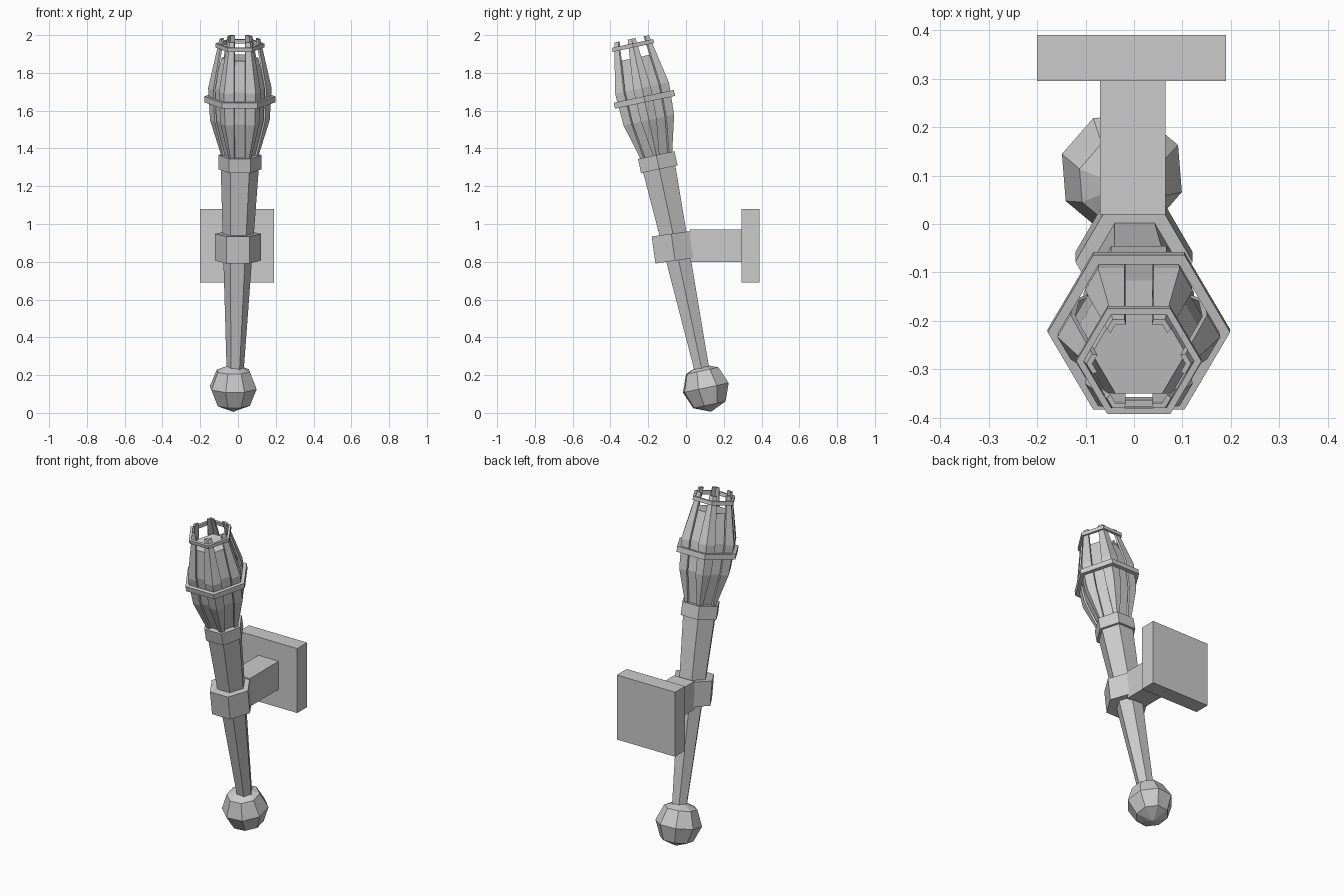
import bpy, bmesh
from math import cos, sin, pi, radians
from mathutils import Matrix, Vector

cube = bpy.data.objects.get("Cube")
if cube:
    bpy.data.objects.remove(cube, do_unlink=True)

grey = bpy.data.materials.new("plain_grey")
grey.use_nodes = True
colour = (0.6, 0.6, 0.6, 1)
grey.diffuse_color = colour
grey.node_tree.nodes["Principled BSDF"].inputs["Base Color"].default_value = colour

# Leaning torch axis
TILT = radians(12)
PIVOT = Vector((0.01, -0.15, 1.33))
LEAN = Matrix.Translation(PIVOT) @ Matrix.Rotation(TILT, 4, 'X')


def along(z):
    """Distance along the leaning axis for a given height."""
    return (z - PIVOT.z) / cos(TILT)


def finish(name, bm, matrix=LEAN):
    bmesh.ops.recalc_face_normals(bm, faces=bm.faces)
    bm.transform(matrix)
    mesh = bpy.data.meshes.new(name)
    bm.to_mesh(mesh)
    bm.free()
    mesh.materials.append(grey)
    obj = bpy.data.objects.new(name, mesh)
    bpy.context.collection.objects.link(obj)
    return obj


def loft(name, sections, matrix=LEAN, closed=False):
    """Skin a series of equal cross-sections, capped or joined into a loop."""
    bm = bmesh.new()
    rows = [[bm.verts.new(p) for p in s] for s in sections]
    n = len(rows[0])
    pairs = list(zip(rows, rows[1:]))
    if closed:
        pairs.append((rows[-1], rows[0]))
    else:
        bm.faces.new(rows[0])
        bm.faces.new(rows[-1])
    for a, b in pairs:
        for i in range(n):
            j = (i + 1) % n
            bm.faces.new((a[i], a[j], b[j], b[i]))
    return finish(name, bm, matrix)


def corner(i, r, t, dx=0):
    return Vector((r * cos(i * pi / 3) + dx, r * sin(i * pi / 3), t))


def hexagon(r, t, dx=0):
    return [corner(i, r, t, dx) for i in range(6)]


def hex_ring(name, z, height, outer, inner):
    lo, hi = along(z) - height / 2, along(z) + height / 2
    loft(name, [hexagon(outer, lo), hexagon(outer, hi),
                hexagon(inner, hi), hexagon(inner, lo)], closed=True)


def box(name, lo, hi):
    bm = bmesh.new()
    bmesh.ops.create_cube(bm, size=1)
    lo, hi = Vector(lo), Vector(hi)
    finish(name, bm, Matrix.Translation((lo + hi) / 2) @ Matrix.Diagonal((*(hi - lo), 1)))


# Wall plate and arm
box("wall_plate", (-0.2, 0.295, 0.69), (0.19, 0.39, 1.08))
box("bracket_arm", (-0.07, 0.02, 0.8), (0.065, 0.3, 0.97))

# Bracket collar around the handle
grip = Matrix.Translation((0, -0.068, 0.877)) @ Matrix.Rotation(radians(8), 4, 'X')
loft("bracket_collar", [hexagon(0.121, -0.072), hexagon(0.121, 0.072)], grip)

# Tapered handle and upper collar
loft("handle", [hexagon(0.045, along(0.22), -0.025), hexagon(0.102, along(1.32))])
loft("upper_collar", [hexagon(0.114, along(1.29)), hexagon(0.114, along(1.365))])

# Pommel ball
bm = bmesh.new()
bmesh.ops.create_uvsphere(bm, u_segments=8, v_segments=4, radius=0.13)
ball = (Matrix.Translation((-0.025, 0.105, 0.133)) @ Matrix.Rotation(TILT, 4, 'X')
        @ Matrix.Rotation(radians(27), 4, 'Z'))
finish("pommel_ball", bm, ball)

# Solid head inside the cage
head = [(1.35, 0.08), (1.55, 0.135), (1.72, 0.137), (1.88, 0.097)]
loft("torch_head", [hexagon(r, along(z)) for z, r in head])

# Angled cage slats, one folded over each corner
GAP, THICK = 0.06, 0.012
slat = [(1.35, 0.095), (1.55, 0.158), (1.72, 0.168), (1.98, 0.108)]
for i in range(6):
    sections = []
    for z, r in slat:
        t = along(z)
        reach = (r - GAP) / 2 / r
        tip = corner(i, r, t)
        outer = [tip.lerp(corner(i - 1, r, t), reach), tip,
                 tip.lerp(corner(i + 1, r, t), reach)]
        k = 1 - THICK / r
        inner = [Vector((p.x * k, p.y * k, t)) for p in reversed(outer)]
        sections.append(outer + inner)
    loft(f"cage_slat_{i + 1}", sections)

# Hoops binding the cage
hex_ring("middle_hoop", 1.66, 0.032, 0.188, 0.165)
hex_ring("top_hoop", 1.945, 0.022, 0.129, 0.114)
